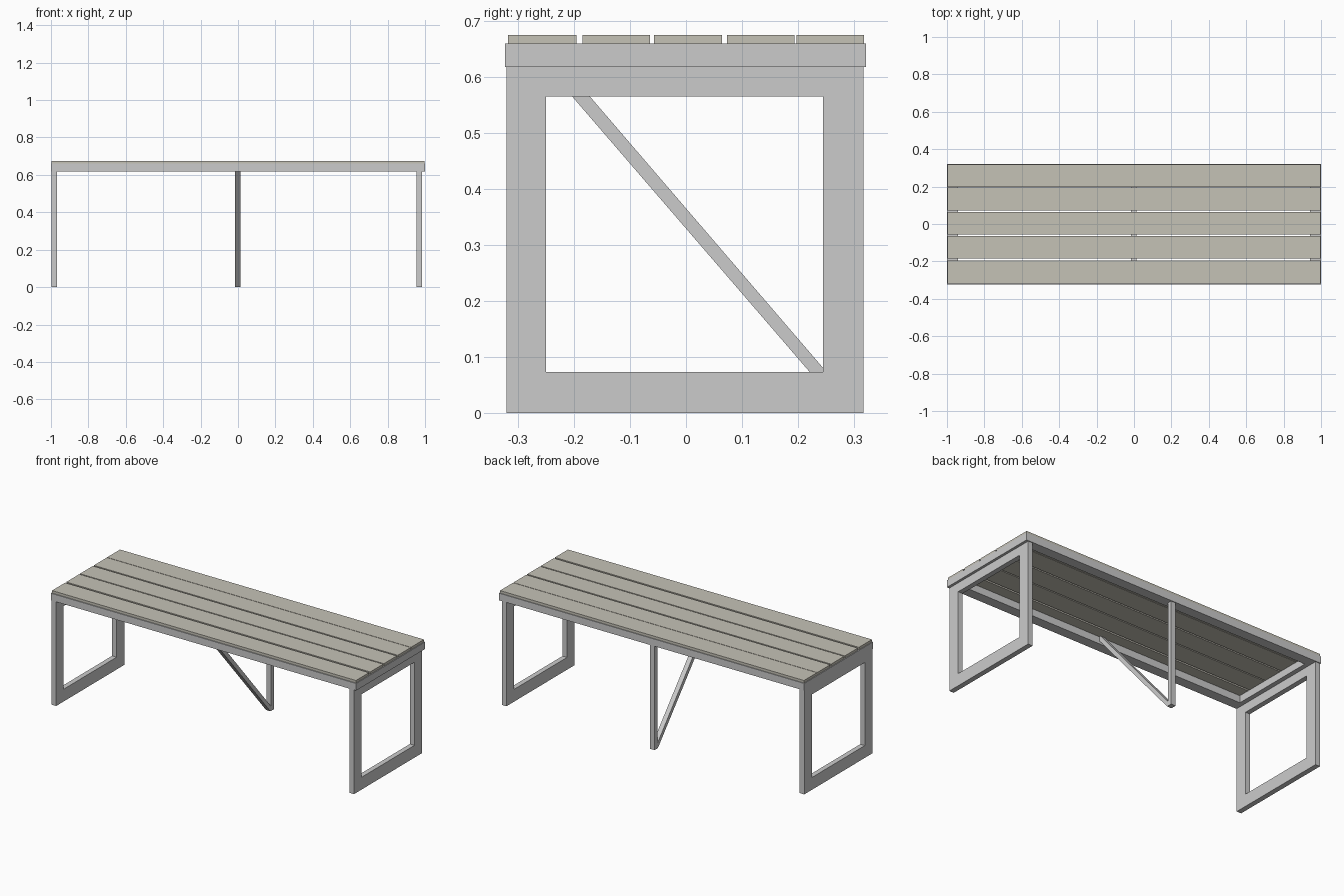
import bpy
import bmesh

if "Cube" in bpy.data.objects:
    bpy.data.objects.remove(bpy.data.objects["Cube"])


def finish(name, bm, mat=None):
    bmesh.ops.recalc_face_normals(bm, faces=bm.faces[:])
    me = bpy.data.meshes.new(name)
    bm.to_mesh(me)
    bm.free()
    ob = bpy.data.objects.new(name, me)
    bpy.context.collection.objects.link(ob)
    if mat:
        me.materials.append(mat)
    return ob


def prism(name, points, mat=None):
    """Bar made by joining two matching end outlines."""
    bm = bmesh.new()
    a, b = [[bm.verts.new(p) for p in loop] for loop in points]
    n = len(a)
    bm.faces.new(a)
    bm.faces.new(b)
    for i in range(n):
        j = (i + 1) % n
        bm.faces.new((a[i], a[j], b[j], b[i]))
    return finish(name, bm, mat)


def box(name, x0, x1, y0, y1, z0, z1, mat=None):
    outline = [(y0, z0), (y1, z0), (y1, z1), (y0, z1)]
    return prism(name, [[(x, y, z) for y, z in outline] for x in (x0, x1)], mat)


def ring(name, outer, inner, lo, hi, place):
    """Rectangular frame; outer and inner are (u0, u1, v0, v1)."""
    bm = bmesh.new()

    def loop(r, w):
        u0, u1, v0, v1 = r
        return [bm.verts.new(place(u, v, w))
                for u, v in ((u0, v0), (u1, v0), (u1, v1), (u0, v1))]

    loops = [loop(outer, lo), loop(outer, hi), loop(inner, hi), loop(inner, lo)]
    for k in range(4):
        a, b = loops[k], loops[(k + 1) % 4]
        for i in range(4):
            j = (i + 1) % 4
            bm.faces.new((a[i], a[j], b[j], b[i]))
    return finish(name, bm)


slat_mat = bpy.data.materials.new("pale_board")
slat_mat.diffuse_color = (0.56, 0.54, 0.47, 1)
slat_mat.use_nodes = True
slat_mat.node_tree.nodes["Principled BSDF"].inputs["Base Color"].default_value = slat_mat.diffuse_color

# Five seat slats
slats = [(-0.318, -0.196), (-0.185, -0.064), (-0.057, 0.064),
         (0.073, 0.194), (0.197, 0.318)]
for i, (y0, y1) in enumerate(slats):
    box(f"seat_slat_{i + 1}", -0.996, 0.996, y0, y1, 0.66, 0.675, slat_mat)

# Rectangular frame under the slats
ring("seat_frame", (-1, 1, -0.323, 0.322), (-0.94, 0.94, -0.263, 0.262),
     0.618, 0.66, lambda u, v, w: (u, v, w))

# Closed rectangular leg frame at each end
for name, x0, x1 in (("left_leg_frame", -0.997, -0.967),
                     ("right_leg_frame", 0.955, 0.985)):
    ring(name, (-0.321, 0.317, 0, 0.618), (-0.25, 0.245, 0.073, 0.565),
         x0, x1, lambda u, v, w: (w, u, v))

# Middle back post with a diagonal brace to the front rail
box("middle_post", -0.016, 0.014, 0.29, 0.317, 0, 0.618)
brace = [(0.284, 0), (0.314, 0), (-0.253, 0.66), (-0.285, 0.66)]
prism("diagonal_brace", [[(x, y, z) for y, z in brace] for x in (-0.015, 0.013)])
